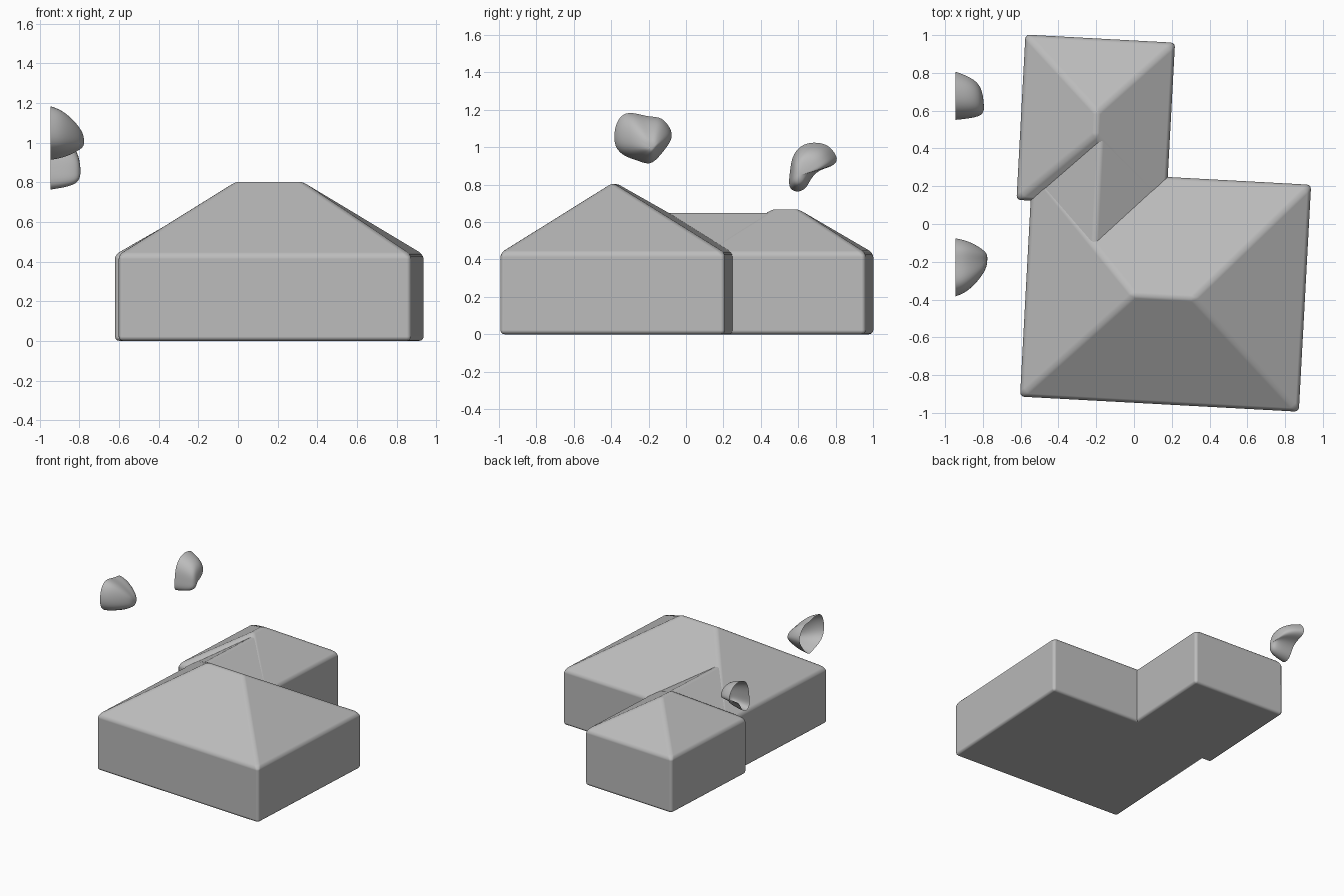
import bpy, bmesh, math
from mathutils import Matrix, Vector

if "Cube" in bpy.data.objects:
    bpy.data.objects.remove(bpy.data.objects["Cube"], do_unlink=True)

# One plain grey for everything
grey = bpy.data.materials.new("plain_grey")
grey.use_nodes = True
colour = (0.5, 0.5, 0.5, 1)
grey.diffuse_color = colour
bsdf = grey.node_tree.nodes["Principled BSDF"]
bsdf.inputs["Base Color"].default_value = colour
bsdf.inputs["Roughness"].default_value = 0.8

EAVE = 0.435
PLAN_TURN = Matrix.Rotation(math.radians(-3.1), 4, "Z")


def finish(name, bm):
    """Turn a bmesh into a smooth shaded grey object."""
    mesh = bpy.data.meshes.new(name)
    bm.to_mesh(mesh)
    bm.free()
    mesh.materials.append(grey)
    for face in mesh.polygons:
        face.use_smooth = True
    obj = bpy.data.objects.new(name, mesh)
    bpy.context.collection.objects.link(obj)
    return obj


def roofed_block(name, x0, x1, y0, y1, ridge):
    """Walls on a rectangle with a roof running up to a level ridge."""
    bm = bmesh.new()
    points = [(x, y, z) for x in (x0, x1) for y in (y0, y1) for z in (0, EAVE)]
    for p in points + ridge:
        bm.verts.new(p)
    bmesh.ops.convex_hull(bm, input=bm.verts[:])
    bmesh.ops.dissolve_limit(bm, angle_limit=0.02, verts=bm.verts[:], edges=bm.edges[:])
    bmesh.ops.recalc_face_normals(bm, faces=bm.faces[:])
    bm.transform(PLAN_TURN)
    obj = finish(name, bm)
    bevel = obj.modifiers.new("soft_edges", "BEVEL")
    bevel.width = 0.022
    bevel.segments = 3
    bevel.limit_method = "ANGLE"
    bevel.angle_limit = math.radians(20)
    bevel.harden_normals = True


def shell(name, outline, tip, rings):
    """Rounded lump, open at its flat -x side, shrinking towards a tip."""
    bm = bmesh.new()
    previous = None
    tip = Vector(tip)
    for x, shrink in rings:
        loop = []
        for p in outline:
            y, z = Vector(p).lerp(tip, shrink)
            loop.append(bm.verts.new((x, y, z)))
        if previous:
            for i in range(len(loop)):
                j = (i + 1) % len(loop)
                bm.faces.new((previous[i], previous[j], loop[j], loop[i]))
        previous = loop
    end = bm.verts.new((rings[-1][0] + 0.005, tip.x, tip.y))
    for i in range(len(previous)):
        bm.faces.new((previous[i], previous[(i + 1) % len(previous)], end))
    bmesh.ops.recalc_face_normals(bm, faces=bm.faces[:])
    # Make the normals point away from the open side
    bm.normal_update()
    if sum(f.normal.x * f.calc_area() for f in bm.faces) < 0:
        bmesh.ops.reverse_faces(bm, faces=bm.faces[:])
    obj = finish(name, bm)
    sub = obj.modifiers.new("rounding", "SUBSURF")
    sub.levels = sub.render_levels = 2


# House: hipped main block, hipped rear wing, and the roof joining them
roofed_block("main_block", -0.553, 0.925, -0.945, 0.258,
             [(0.02, -0.375, 0.81), (0.335, -0.375, 0.81)])
roofed_block("rear_wing", -0.628, 0.165, 0.094, 0.97,
             [(-0.228, 0.46, 0.675), (-0.228, 0.58, 0.675)])
roofed_block("link_roof", -0.552, 0.163, -0.3, 0.5,
             [(-0.203, -0.3, 0.656), (-0.203, 0.5, 0.656)])

# Two floating hollow lumps beside the house
shell("front_lump",
      [(-0.385, 1.1), (-0.35, 1.175), (-0.29, 1.19), (-0.2, 1.16), (-0.13, 1.165),
       (-0.08, 1.1), (-0.07, 1.05), (-0.11, 0.99), (-0.16, 0.93), (-0.2, 0.905),
       (-0.26, 0.93), (-0.33, 0.95), (-0.385, 1.0)],
      (-0.18, 1.0),
      [(-0.945, 0), (-0.9, 0.08), (-0.855, 0.25), (-0.81, 0.5), (-0.78, 0.75)])
shell("rear_lump",
      [(0.545, 0.78), (0.555, 0.86), (0.565, 0.95), (0.61, 1.01), (0.68, 1.03),
       (0.76, 1.015), (0.795, 0.97), (0.815, 0.93), (0.78, 0.895), (0.71, 0.88),
       (0.665, 0.83), (0.645, 0.78), (0.595, 0.755)],
      (0.61, 0.85),
      [(-0.945, 0), (-0.9, 0.08), (-0.85, 0.2), (-0.81, 0.4), (-0.798, 0.7)])
